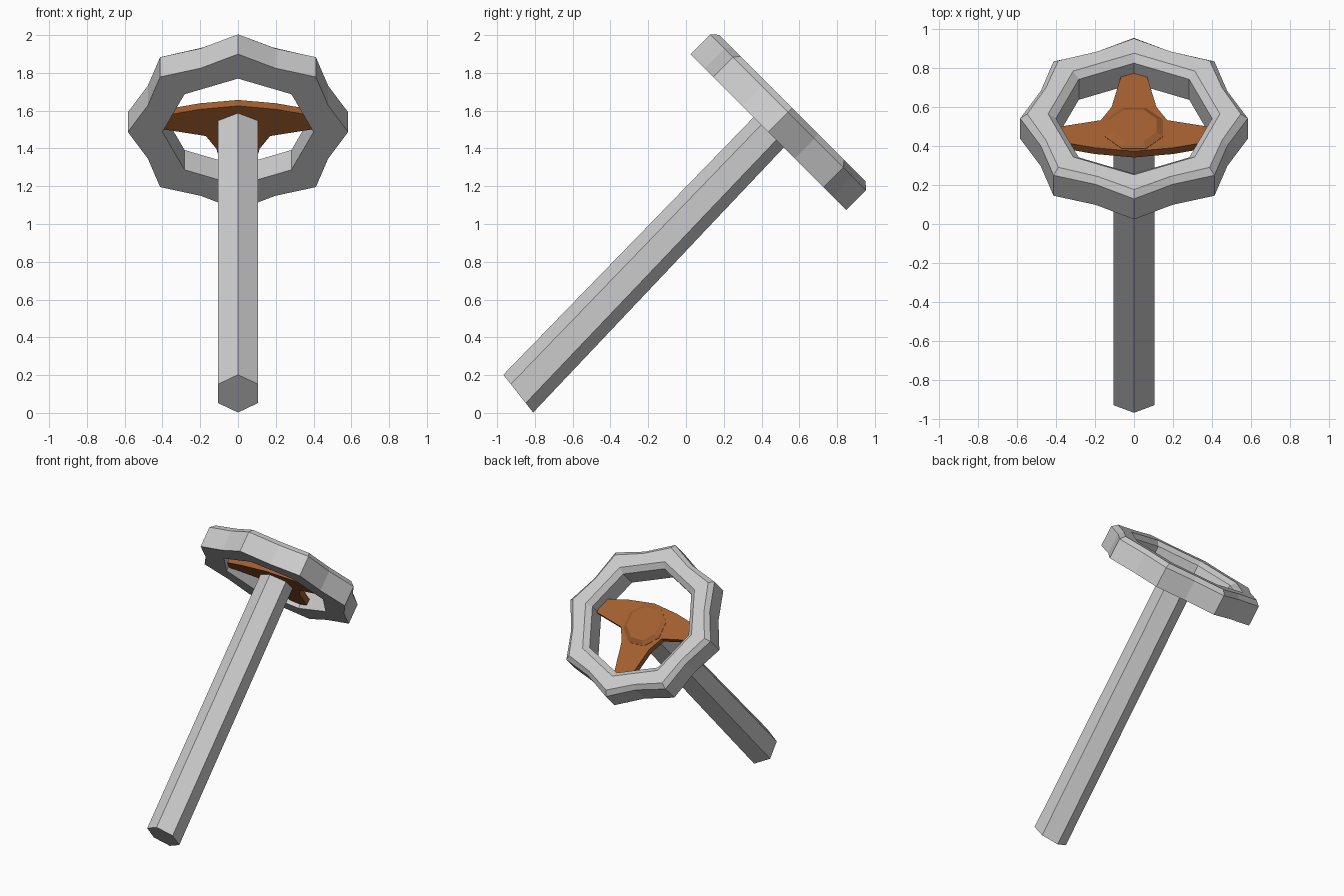
import bpy, bmesh
from math import sin, cos, pi, radians
from mathutils import Matrix, Vector

if "Cube" in bpy.data.objects:
    bpy.data.objects.remove(bpy.data.objects["Cube"])

# Wheel frame: local z is the wheel axis, tilted 45 degrees
TILT = Matrix.Rotation(radians(-45), 4, 'X') @ Matrix.Translation((0, -0.743, 0))

orange = bpy.data.materials.new("orange")
orange.diffuse_color = (0.37, 0.115, 0.03, 1)
orange.use_nodes = True
orange.node_tree.nodes["Principled BSDF"].inputs["Base Color"].default_value = orange.diffuse_color


def build(name, rings, closed=False, matrix=Matrix(), mat=None):
    """Bridge a list of vertex rings; cap the ends unless closed."""
    bm = bmesh.new()
    loops = [[bm.verts.new(p) for p in ring] for ring in rings]
    pairs = list(zip(loops, loops[1:]))
    if closed:
        pairs.append((loops[-1], loops[0]))
    else:
        bm.faces.new(loops[0])
        bm.faces.new(loops[-1])
    for a, b in pairs:
        n = len(a)
        for i in range(n):
            j = (i + 1) % n
            bm.faces.new((a[i], a[j], b[j], b[i]))
    bmesh.ops.recalc_face_normals(bm, faces=bm.faces)
    me = bpy.data.meshes.new(name)
    bm.to_mesh(me)
    bm.free()
    ob = bpy.data.objects.new(name, me)
    bpy.context.collection.objects.link(ob)
    ob.matrix_world = matrix
    if mat:
        me.materials.append(mat)
    return ob


# Rim: eight-sided ring, outer edge midpoints pulled inward for grips
# profile entries: radius, height, midpoint radius factor
profile = [(0.583, 1.36, 0.887), (0.583, 1.508, 0.887), (0.547, 1.54, 0.895),
           (0.44, 1.54, 0.924), (0.40, 1.508, 0.924), (0.40, 1.36, 0.924)]
rings = []
for r, t, f in profile:
    ring = []
    for i in range(16):
        a = i * pi / 8
        k = r * (f if i % 2 else 1)
        ring.append((k * cos(a), k * sin(a), t))
    rings.append(ring)
build("wheel_rim", rings, closed=True, matrix=TILT)

# Three-spoke plate: right half outline, mirrored
half = [(0, -0.165), (0.2, -0.14), (0.385, -0.095), (0.395, 0.01),
        (0.17, 0.06), (0.115, 0.155), (0.065, 0.385), (0.04, 0.398)]
outline = half + [(-x, v) for x, v in reversed(half[1:])]
build("spoke_plate", [[(x, v, t) for x, v in outline] for t in (1.39, 1.435)],
      matrix=TILT, mat=orange)

# Hub boss: shallow eight-sided raised cap
build("hub_cap", [[(r * cos(i * pi / 4 + pi / 8), r * sin(i * pi / 4 + pi / 8), t)
                   for i in range(8)]
                  for r, t in ((0.16, 1.43), (0.16, 1.437), (0.125, 1.458))],
      matrix=TILT, mat=orange)

# Steering column: hexagonal shaft from the ground to the hub
ends = [(Vector((0, -0.888, 0.102)), Vector((0, -0.079, 0.1))),
        (Vector((0, 0.462, 1.51)), Vector((0, -0.075, 0.085)))]
build("steering_column",
      [[c + d * cos(i * pi / 3) + Vector((0.122 * sin(i * pi / 3), 0, 0))
        for i in range(6)] for c, d in ends])
